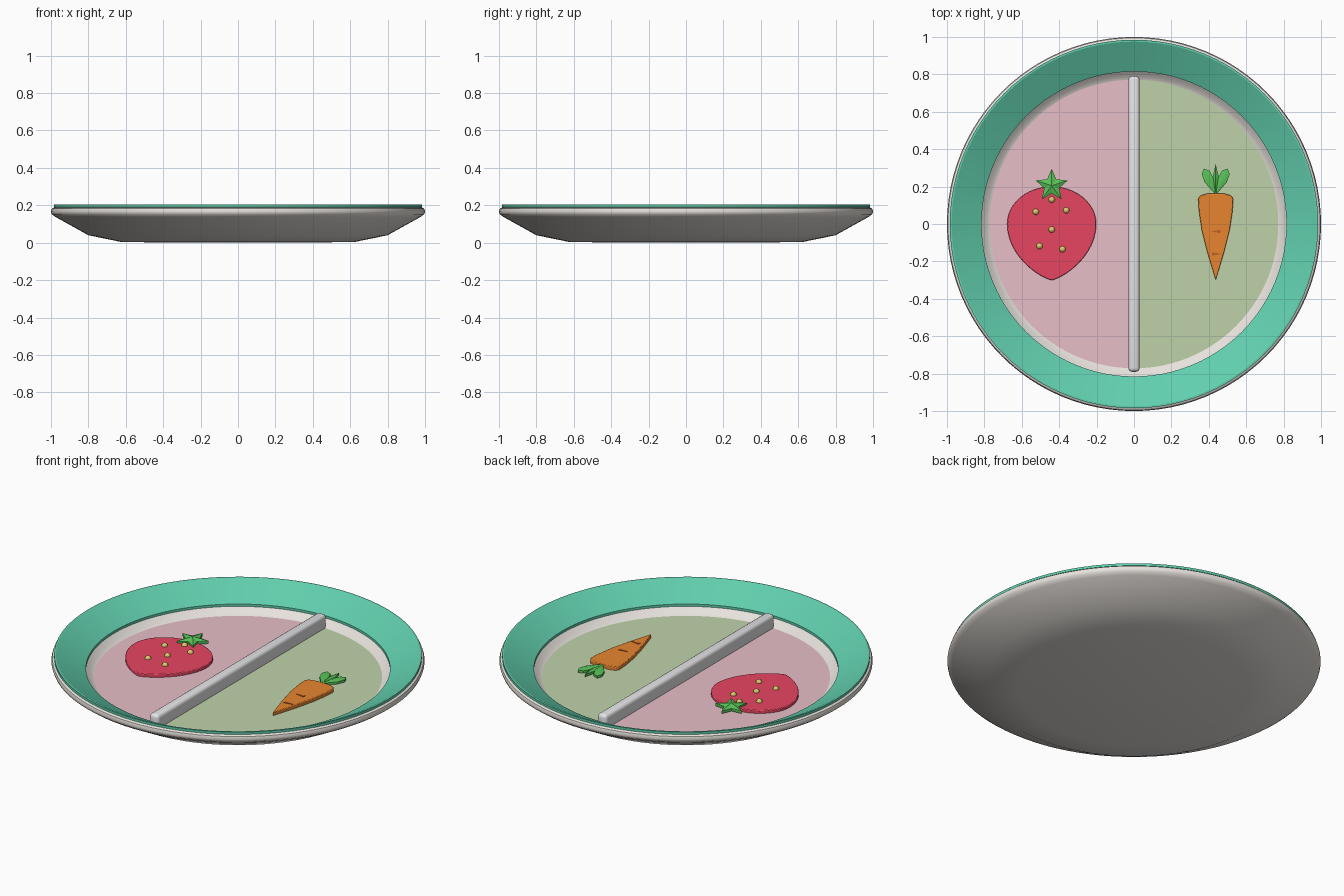
import bpy, bmesh, math
from math import sin, cos, pi, tau

cube = bpy.data.objects.get("Cube")
if cube:
    bpy.data.objects.remove(cube)


def material(name, rgb):
    m = bpy.data.materials.new(name)
    m.use_nodes = True
    m.diffuse_color = (*rgb, 1)
    m.node_tree.nodes["Principled BSDF"].inputs["Base Color"].default_value = (*rgb, 1)
    return m


white = material("warm white", (0.80, 0.76, 0.72))
divider_white = material("cool white", (0.80, 0.80, 0.82))
teal = material("teal", (0.12, 0.62, 0.42))
pink = material("pale pink", (0.80, 0.52, 0.58))
sage = material("pale green", (0.52, 0.65, 0.40))
red = material("strawberry red", (0.80, 0.06, 0.12))
yellow = material("seed yellow", (0.72, 0.60, 0.15))
leaf_green = material("leaf green", (0.10, 0.55, 0.10))
orange = material("carrot orange", (0.85, 0.25, 0.03))
brown = material("groove brown", (0.50, 0.13, 0.02))

FLOOR = 0.072


def finish(name, bm, mat, angle=30):
    bmesh.ops.recalc_face_normals(bm, faces=bm.faces)
    mesh = bpy.data.meshes.new(name)
    bm.to_mesh(mesh)
    bm.free()
    mesh.materials.append(mat)
    ob = bpy.data.objects.new(name, mesh)
    bpy.context.collection.objects.link(ob)
    bpy.ops.object.select_all(action="DESELECT")
    ob.select_set(True)
    bpy.context.view_layer.objects.active = ob
    bpy.ops.object.shade_smooth_by_angle(angle=math.radians(angle))
    return ob


def lathe(name, profile, mat, closed=False, angle=40):
    bm = bmesh.new()
    verts = [bm.verts.new((r, 0, z)) for r, z in profile]
    pairs = list(zip(verts, verts[1:]))
    if closed:
        pairs.append((verts[-1], verts[0]))
    edges = [bm.edges.new(p) for p in pairs]
    bmesh.ops.spin(bm, geom=verts + edges, cent=(0, 0, 0), axis=(0, 0, 1),
                   angle=tau, steps=96, use_merge=False)
    bmesh.ops.remove_doubles(bm, verts=bm.verts, dist=0.0005)
    return finish(name, bm, mat, angle)


def slab(name, outline, z, height, mat, bevel=0.0):
    """Flat outline raised into a plate."""
    bm = bmesh.new()
    face = bm.faces.new([bm.verts.new((x, y, z)) for x, y in outline])
    top = bmesh.ops.extrude_face_region(bm, geom=[face])["geom"]
    for v in top:
        if isinstance(v, bmesh.types.BMVert):
            v.co.z += height
    ob = finish(name, bm, mat)
    if bevel:
        mod = ob.modifiers.new("soft edge", "BEVEL")
        mod.width, mod.segments = bevel, 2
    return ob


def peaked(name, outline, center, z, edge, peak, mat):
    """Outline with upright sides and a faceted top rising to its centre."""
    bm = bmesh.new()
    low = [bm.verts.new((x, y, z)) for x, y in outline]
    high = [bm.verts.new((x, y, z + edge)) for x, y in outline]
    apex = bm.verts.new((*center, z + peak))
    bm.faces.new(low)
    for i in range(len(low)):
        j = (i + 1) % len(low)
        bm.faces.new((low[i], low[j], high[j], high[i]))
        bm.faces.new((high[i], high[j], apex))
    return finish(name, bm, mat, 20)


# Plate body: underside, rolled lip, inner slope and floor
lathe("plate_body", [(0, 0), (0.62, 0.003), (0.80, 0.04), (0.975, 0.137), (0.995, 0.152),
                     (1.0, 0.167), (0.995, 0.182), (0.98, 0.19), (0.95, 0.175),
                     (0.83, 0.115), (0.81, 0.10), (0.79, 0.08), (0.76, 0.067),
                     (0.70, 0.064), (0, 0.064)], white)

# Coloured rim band
lathe("rim_band", [(0.985, 0.19), (0.985, 0.204), (0.975, 0.204),
                   (0.815, 0.122), (0.815, 0.108)], teal, closed=True, angle=25)

# Two half-round food zones
for name, side, mat in (("left_zone", 1, sage), ("right_zone", -1, pink)):
    arc = [(side * 0.775 * cos(a), 0.775 * sin(a))
           for a in (pi * i / 48 - pi / 2 for i in range(49))]
    slab(name, arc, FLOOR - 0.006, 0.006, mat)

# Rounded divider bar
bm = bmesh.new()
bmesh.ops.create_cube(bm, size=1)
for v in bm.verts:
    v.co = (v.co.x * 0.06, v.co.y * 1.58, 0.105 + v.co.z * 0.09)
bmesh.ops.bevel(bm, geom=bm.edges[:], offset=0.02, segments=4, profile=0.5, affect="EDGES")
finish("divider", bm, divider_white, 40)

# Strawberry: round shoulders, tapering to the tip
SX = -0.44
berry = []
for i in range(48):
    a = tau * i / 48
    c, s = cos(a), sin(a)
    width = abs(c) ** (1 if s > 0 else 1.5)
    berry.append((SX + math.copysign(0.238 * width, c), s * (0.2 if s > 0 else 0.3)))
slab("strawberry", berry, FLOOR - 0.004, 0.022, red, 0.004)

# Seeds
for i, (x, y) in enumerate([(-0.525, 0.065), (-0.44, 0.13), (-0.362, 0.073),
                            (-0.44, -0.03), (-0.505, -0.118), (-0.382, -0.135)]):
    bm = bmesh.new()
    bmesh.ops.create_uvsphere(bm, u_segments=12, v_segments=8, radius=0.017)
    bmesh.ops.translate(bm, verts=bm.verts, vec=(x, y, FLOOR + 0.018))
    finish(f"seed_{i + 1}", bm, yellow, 60)

# Star-shaped strawberry leaf
star = [(SX + r * sin(k * pi / 5), 0.205 + r * cos(k * pi / 5))
        for k in range(10) for r in ((0.09, 0.042)[k % 2],)]
peaked("strawberry_leaf", star, (SX, 0.205), FLOOR + 0.012, 0.016, 0.03, leaf_green)

# Carrot: half outline mirrored about its axis
CX = 0.437
half = [(0.0, -0.30), (0.045, -0.15), (0.075, -0.03), (0.09, 0.07),
        (0.094, 0.135), (0.082, 0.152), (0.045, 0.163)]
carrot = [(CX + x, y) for x, y in half] + [(CX - x, y) for x, y in half[:0:-1]]
slab("carrot", carrot, FLOOR - 0.004, 0.026, orange, 0.004)

# Carrot grooves: thin wedges
for i, (x, y, d) in enumerate([(CX, -0.04, 1), (CX + 0.006, -0.16, -1)]):
    wedge = [(x - d * 0.028, y), (x + d * 0.026, y - 0.009), (x + d * 0.026, y + 0.009)]
    slab(f"carrot_groove_{i + 1}", wedge, FLOOR + 0.02, 0.005, brown)

# Three carrot leaves fanning from the crown
for name, tilt, length in (("left", -0.42, 0.155), ("middle", 0, 0.165), ("right", 0.42, 0.155)):
    blade = [(0, 0), (0.026, 0.55), (0.023, 0.85), (0, 1), (-0.023, 0.85), (-0.026, 0.55)]
    if name == "middle":
        blade = [(0, 0), (0.016, 0.6), (0, 1), (-0.016, 0.6)]
    turned = [(CX + x * cos(tilt) - y * length * sin(tilt),
               0.155 + x * sin(tilt) + y * length * cos(tilt)) for x, y in blade]
    mid = (CX - 0.5 * length * sin(tilt), 0.155 + 0.5 * length * cos(tilt))
    peaked(f"carrot_leaf_{name}", turned, mid, FLOOR + 0.004, 0.014, 0.024, leaf_green)
